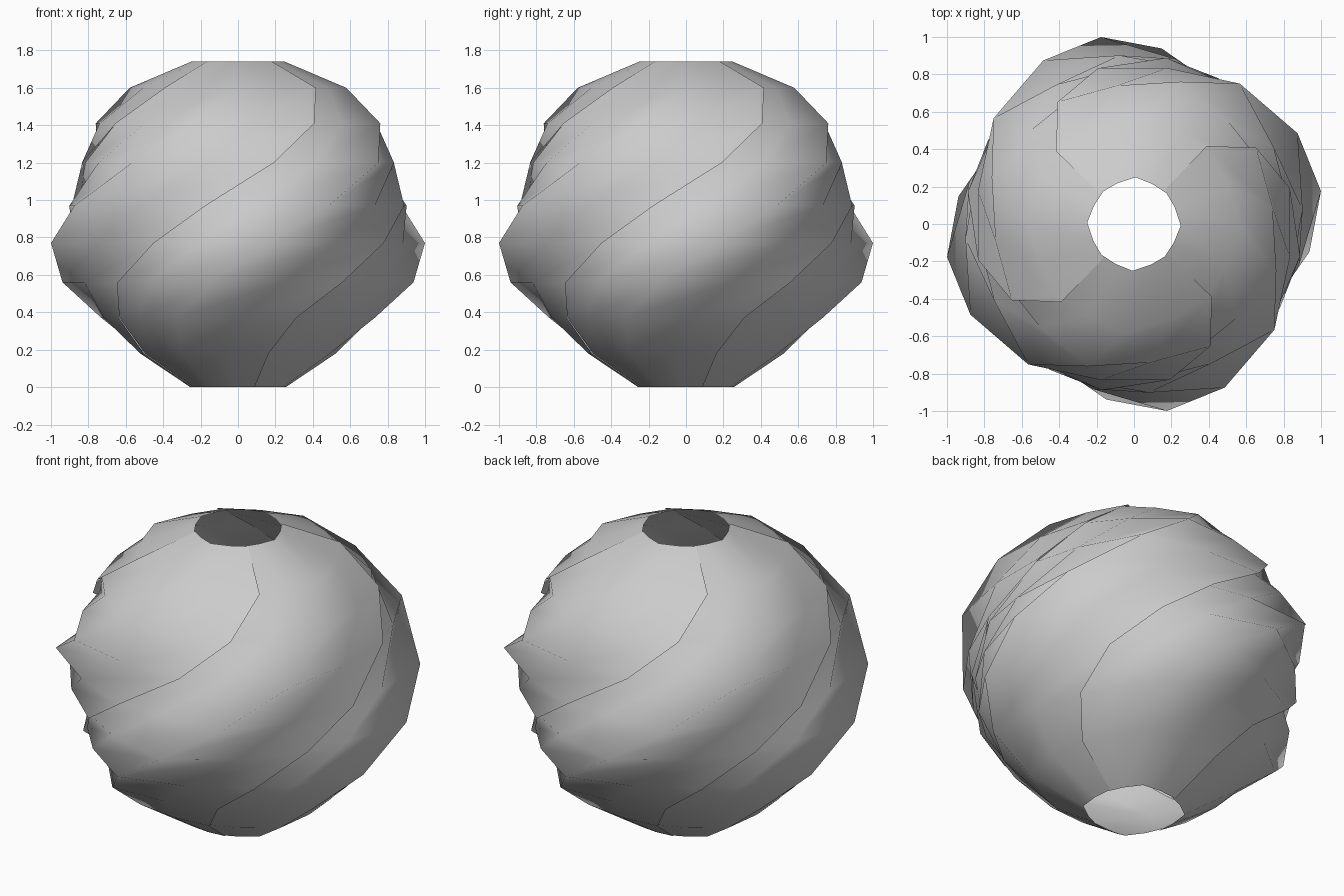
import bpy, bmesh, math

if "Cube" in bpy.data.objects:
    bpy.data.objects.remove(bpy.data.objects["Cube"])

# Spiral path of one panel: height, azimuth of its ridge, ridge radius, edge radius
PATH = [
    (0.00, -30, 0.28, 0.26), (0.18, -32, 0.58, 0.53), (0.37, -24, 0.80, 0.71),
    (0.56, -9, 0.95, 0.85), (0.77, 10, 1.015, 0.90), (0.97, 29, 1.00, 0.905),
    (1.20, 53, 0.94, 0.855), (1.41, 72, 0.80, 0.77), (1.60, 87, 0.58, 0.57),
    (1.74, 88, 0.25, 0.245),
]


def cross_section(ridge, edge):
    """Angle offset and radius across a panel; the trailing edge tucks under its neighbour."""
    between = 0.5 * (ridge + edge) * 0.95
    return [(-43, edge * 0.97), (-24, between), (0, ridge), (25, between), (50, edge)]


def spiral_panel(name, turn):
    bm = bmesh.new()
    rows = []
    for z, az, ridge, edge in PATH:
        row = []
        for offset, r in cross_section(ridge, edge):
            a = math.radians(az + offset + turn)
            row.append(bm.verts.new((r * math.cos(a), r * math.sin(a), z)))
        rows.append(row)
    for low, high in zip(rows, rows[1:]):
        for i in range(len(low) - 1):
            bm.faces.new((low[i], low[i + 1], high[i + 1], high[i]))
    for f in bm.faces:
        f.smooth = True
    mesh = bpy.data.meshes.new(name)
    bm.to_mesh(mesh)
    bm.free()
    obj = bpy.data.objects.new(name, mesh)
    bpy.context.collection.objects.link(obj)
    return obj


# Four identical overlapping panels form the open lampshade-like globe
for k in range(4):
    spiral_panel(f"spiral_panel_{k + 1}", 90 * k)
